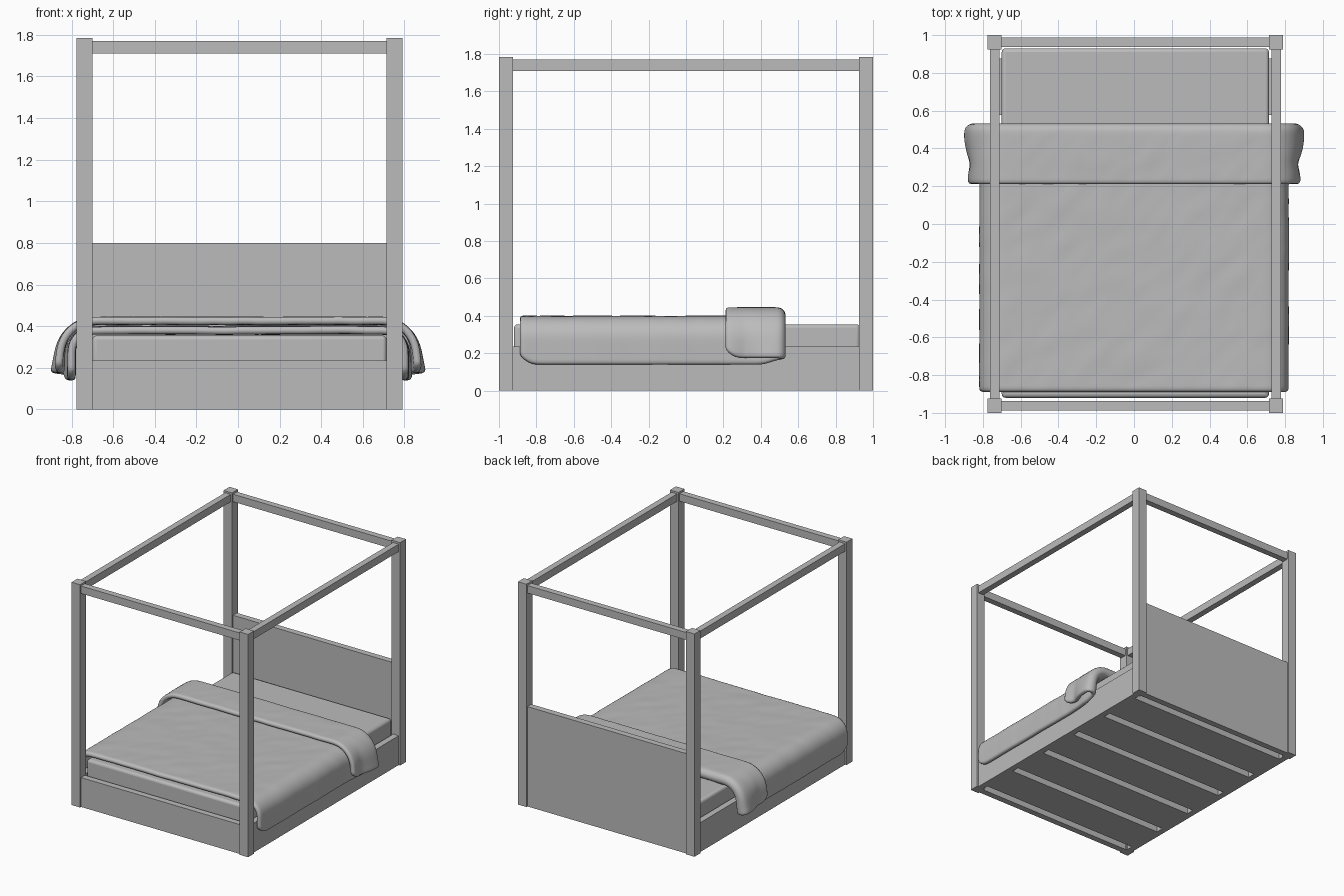
import bpy, bmesh, math
from mathutils import Vector, noise

cube = bpy.data.objects.get("Cube")
if cube:
    bpy.data.objects.remove(cube, do_unlink=True)

grey = bpy.data.materials.new("plain grey")
grey.use_nodes = True
shade = (0.5, 0.5, 0.5, 1)
grey.diffuse_color = shade
grey.node_tree.nodes["Principled BSDF"].inputs["Base Color"].default_value = shade

CX = 0.007                       # frame centre line
POST_X, POST_Y, POST = 0.745, 0.9625, 0.075
RAIL = 0.05


def add_object(name, bm):
    bmesh.ops.recalc_face_normals(bm, faces=bm.faces)
    mesh = bpy.data.meshes.new(name)
    bm.to_mesh(mesh)
    bm.free()
    obj = bpy.data.objects.new(name, mesh)
    bpy.context.collection.objects.link(obj)
    mesh.materials.append(grey)
    return obj


def box(name, centre, size, z0, z1):
    bm = bmesh.new()
    bmesh.ops.create_cube(bm, size=1)
    for v in bm.verts:
        v.co = Vector((CX + centre[0] + v.co.x * size[0],
                       centre[1] + v.co.y * size[1],
                       z0 + (v.co.z + 0.5) * (z1 - z0)))
    return add_object(name, bm)


def smooth(obj):
    bpy.ops.object.select_all(action='DESELECT')
    obj.select_set(True)
    bpy.context.view_layer.objects.active = obj
    bpy.ops.object.shade_smooth_by_angle(angle=math.radians(50))


# Corner posts
for sx, side in ((-1, "right"), (1, "left")):
    for sy, end in ((-1, "front"), (1, "back")):
        box(f"{end}_{side}_post", (sx * POST_X, sy * POST_Y), (POST, POST), 0, 1.785)

# Canopy rails and lower side boards
span_x = 2 * POST_X - POST
span_y = 2 * POST_Y - POST
for s, side, end in ((-1, "right", "front"), (1, "left", "back")):
    box(f"{side}_canopy_rail", (s * POST_X, 0), (RAIL, span_y), 1.71, 1.77)
    box(f"{end}_canopy_rail", (0, s * POST_Y), (span_x, RAIL), 1.71, 1.77)
    box(f"{side}_side_board", (s * POST_X, 0), (RAIL, span_y), 0, 0.235)

# Headboard and footboard
box("headboard", (0, POST_Y), (span_x, RAIL), 0, 0.8)
box("footboard", (0, -POST_Y), (span_x, RAIL), 0, 0.235)

# Wide base slats separated by narrow gaps
for i in range(5):
    box(f"base_slat_{i + 1}", (0, (i - 2) * 0.363), (2 * POST_X - RAIL, 0.3), 0, 0.1)

# Mattress with rounded edges
mattress = box("mattress", (0, 0.005), (1.415, 1.85), 0.1, 0.355)
bevel = mattress.modifiers.new("rounded edges", 'BEVEL')
bevel.width, bevel.segments = 0.02, 3
smooth(mattress)


# Blanket: a sheet draped over both sides and turned back at the head
TOP, FLAT, ROUND = 0.38, 0.70, 0.10
ARC = ROUND * math.pi / 2


def drape(s):
    """Point and outward normal at distance s from the middle, across the bed."""
    a = abs(s)
    sign = 1 if s >= 0 else -1
    if a < FLAT:
        return sign * a, TOP, 0, 1
    t = min((a - FLAT) / ROUND, math.pi / 2)
    nx, nz = math.sin(t), math.cos(t)
    drop = max(0, a - FLAT - ARC)
    return (sign * (FLAT + ROUND * nx), TOP - ROUND + ROUND * nz - drop, sign * nx, nz)


def ease(t):
    t = max(0, min(1, t))
    return t * t * (3 - 2 * t)


def lengthwise():
    """Rows of (y, lift, fold): along the bed, round the turn, then back."""
    rows = [(-0.89 + 1.38 * i / 44, 0, 0) for i in range(45)]
    for i in range(1, 6):
        a = math.pi * i / 6
        rows.append((0.49 + 0.025 * math.sin(a), 0.023 - 0.023 * math.cos(a), i / 6))
    rows += [(0.49 - 0.28 * i / 10, 0.046, 1) for i in range(11)]
    return rows


COLS = 72
bm = bmesh.new()
grid = []
for y, lift, fold in lengthwise():
    # Rounded hem corners at the foot and at the turned-back edge
    foot = max(0, 1 - (y + 0.89) / 0.09)
    turned = fold * max(0, 1 - (y - 0.21) / 0.08)
    hem = 0.138 + 0.05 * foot ** 2 + 0.035 * fold + 0.045 * turned ** 2
    hem += 0.025 * ease((y - 0.4) / 0.1) * (1 - fold)
    reach = FLAT + ARC + (TOP - ROUND - hem)
    row = []
    for i in range(COLS + 1):
        s = reach * (2 * i / COLS - 1)
        x, z, nx, nz = drape(s)
        # Soft diagonal creases
        crease = 0.003 * noise.noise(Vector((4 * x + 5 * y, 9 * (x - y), 3 * fold)))
        crease += 0.0025 * noise.noise(Vector((s * 3, y * 4, 7 + fold)))
        off = lift + crease
        # Sides flare out towards the head
        low = max(0, min(1, (0.36 - z) / 0.2))
        flare = 0.06 * low * ease((y - 0.22) / 0.27) * (0.35 + 0.35 * fold)
        flare -= 0.022 * fold * low * (1 - ease((y - 0.22) / 0.2))
        x += nx * off + math.copysign(flare, x)
        row.append(bm.verts.new((x, y, z + nz * off)))
    grid.append(row)
for r0, r1 in zip(grid, grid[1:]):
    for i in range(COLS):
        bm.faces.new((r0[i], r0[i + 1], r1[i + 1], r1[i]))
blanket = add_object("blanket", bm)
thick = blanket.modifiers.new("thickness", 'SOLIDIFY')
thick.thickness, thick.offset = 0.038, 0
sub = blanket.modifiers.new("soft", 'SUBSURF')
sub.levels = sub.render_levels = 1
smooth(blanket)
